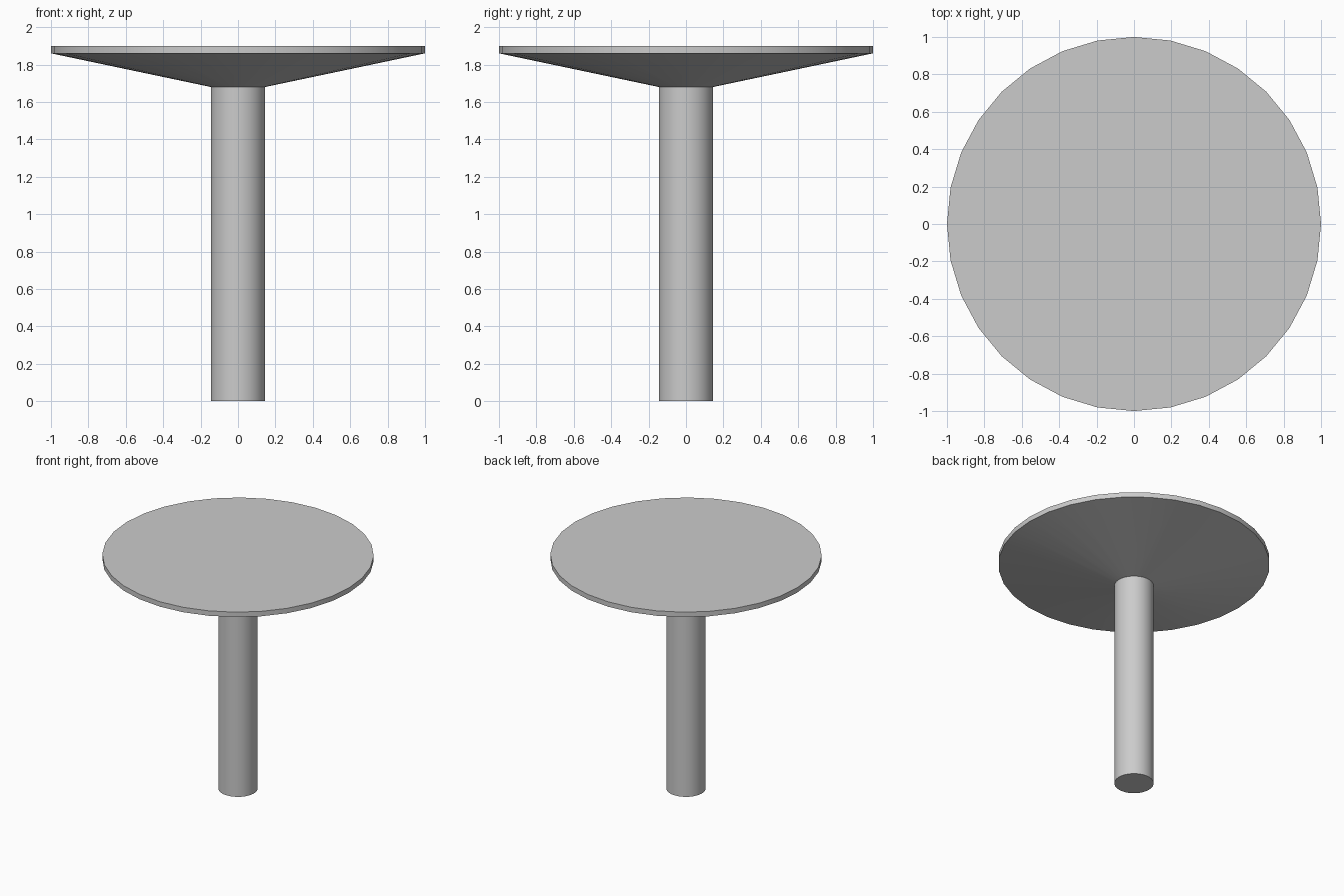
import bpy, bmesh, math

if "Cube" in bpy.data.objects:
    bpy.data.objects.remove(bpy.data.objects["Cube"])

SIDES = 32
COLUMN_R = 0.145
JOINT_Z = 1.68


def lathe(name, profile):
    """Revolve (radius, z) points around z; zero radius closes an end with a flat cap."""
    bm = bmesh.new()
    rings = []
    for r, z in profile:
        rings.append([bm.verts.new((r * math.cos(2 * math.pi * i / SIDES),
                                    r * math.sin(2 * math.pi * i / SIDES), z))
                      for i in range(SIDES)])
    for low, high in zip(rings, rings[1:]):
        for i in range(SIDES):
            j = (i + 1) % SIDES
            bm.faces.new((low[i], low[j], high[j], high[i]))
    mesh = bpy.data.meshes.new(name)
    obj = bpy.data.objects.new(name, mesh)
    bpy.context.collection.objects.link(obj)
    return bm, rings, obj


def finish(bm, obj):
    bm.to_mesh(obj.data)
    bm.free()
    bpy.ops.object.select_all(action='DESELECT')
    obj.select_set(True)
    bpy.context.view_layer.objects.active = obj
    # keep the shallow cone-to-rim and column edges crisp
    bpy.ops.object.shade_smooth_by_angle(angle=math.radians(30))


# Column, closed at the foot and open where it meets the top
bm, rings, column = lathe("column", [(COLUMN_R, 0), (COLUMN_R, JOINT_Z)])
bm.faces.new(rings[0][::-1])
finish(bm, column)

# Round top: tapered underside, thin upright rim, flat upper face
bm, rings, top = lathe("round_top", [(COLUMN_R, JOINT_Z), (1, 1.86), (1, 1.90)])
bm.faces.new(rings[-1])
finish(bm, top)
